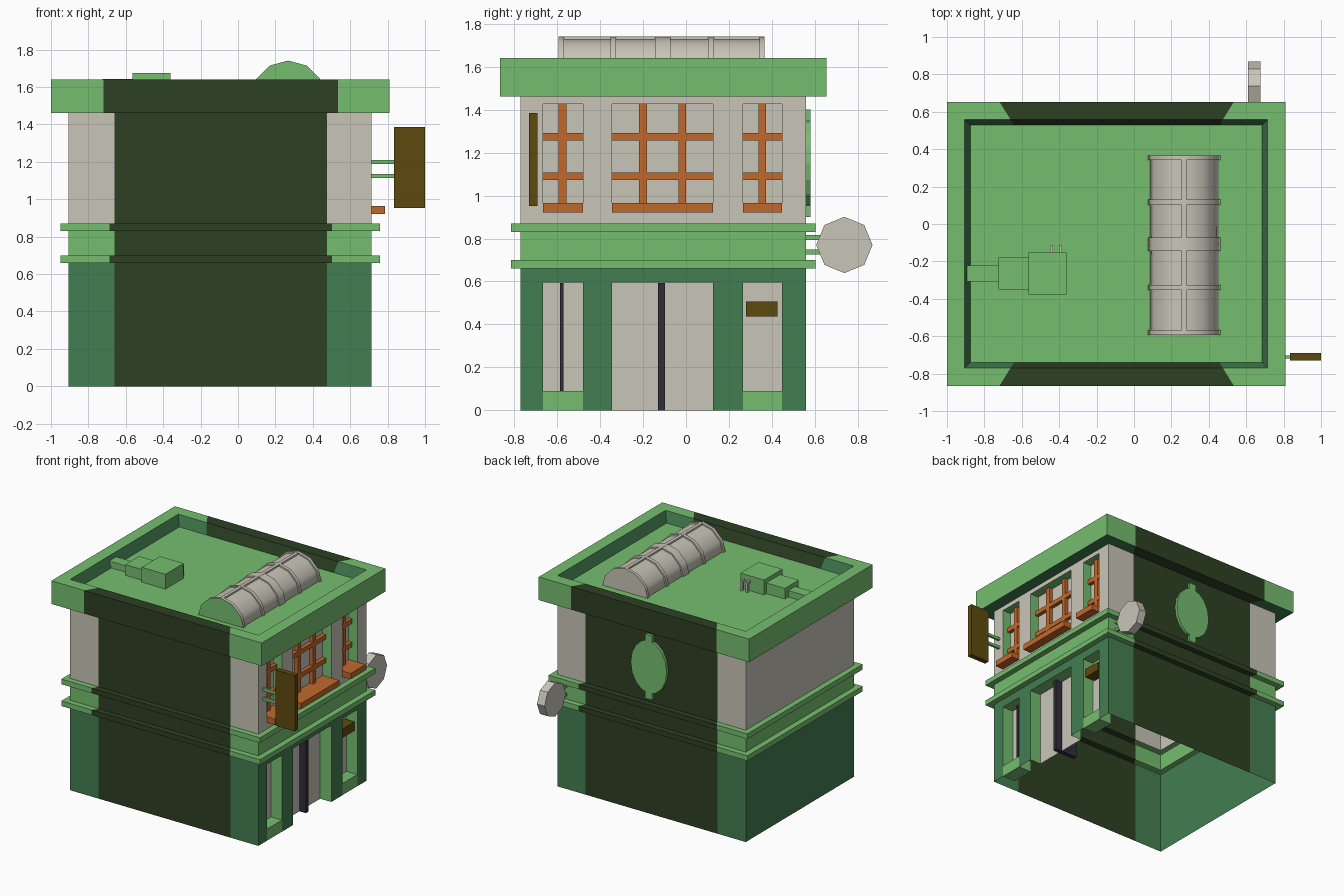
import bpy, bmesh, math
from mathutils import Matrix

if "Cube" in bpy.data.objects:
    bpy.data.objects.remove(bpy.data.objects["Cube"])


def lin(h):
    c = [int(h[i:i + 2], 16) / 255 for i in (0, 2, 4)]
    return [v / 12.92 if v <= 0.04045 else ((v + 0.055) / 1.055) ** 2.4 for v in c] + [1]


MATS = {}
for name, h in dict(light_green="76BE6F", dark_green="437E51", deep_green="2D4023", beige="C9C5B8",
                    orange="C1692C", brown="5E4A0D", navy="2F2D3B").items():
    MATS[name] = bpy.data.materials.new(name)
    MATS[name].diffuse_color = lin(h)


def finish(name, bm, *mats):
    me = bpy.data.meshes.new(name)
    bm.to_mesh(me)
    bm.free()
    for m in mats:
        me.materials.append(MATS[m])
    ob = bpy.data.objects.new(name, me)
    bpy.context.collection.objects.link(ob)
    return ob


def box(name, x, y, z, mat):
    bm = bmesh.new()
    bmesh.ops.create_cube(bm, size=1)
    for v in bm.verts:
        v.co = [(r[0] + r[1]) / 2 + c * (r[1] - r[0]) for r, c in zip((x, y, z), v.co)]
    return finish(name, bm, mat)


X0, X1, Y0, Y1 = -0.905, 0.715, -0.77, 0.558
CX = -0.0925

# Building shell: rectangle offset along a vertical profile, open at the bottom.
# (offset, z, material of the band above this point)
LG, DG, DEEP, BG = range(4)
PROFILE = [(0, 0, DG), (0, 0.66, LG), (0.045, 0.66, LG), (0.045, 0.70, LG), (0, 0.70, LG),
           (0, 0.83, LG), (0.045, 0.83, LG), (0.045, 0.87, LG), (0, 0.87, BG), (0, 1.46, DG),
           (0.095, 1.46, LG), (0.095, 1.64, LG), (0, 1.64, DG), (-0.03, 1.56, LG)]
bm = bmesh.new()
rings = []
for d, z, m in PROFILE:
    a, b, c, e = X0 - d, X1 + d, Y0 - d, Y1 + d
    h = 0.5675 + 0.62 * d
    pts = [(a, c), (CX - h, c), (CX + h, c), (b, c), (b, e), (CX + h, e), (CX - h, e), (a, e)]
    rings.append([bm.verts.new((x, y, z)) for x, y in pts])
for k in range(len(rings) - 1):
    for i in range(8):
        if i == 3 and k in (0, 8):
            continue                      # street facade is built separately
        j = (i + 1) % 8
        f = bm.faces.new((rings[k][i], rings[k][j], rings[k + 1][j], rings[k + 1][i]))
        f.material_index = DEEP if i in (1, 5) else PROFILE[k][2]
bm.faces.new(rings[-1]).material_index = LG   # roof deck
finish("building_shell", bm, "light_green", "dark_green", "deep_green", "beige")


def facade(name, z0, z1, oz0, oz1, xr, wall):
    """Wall on +x with one recessed bay for each opening."""
    bm = bmesh.new()

    def quad(pts, mi):
        bm.faces.new([bm.verts.new(p) for p in pts]).material_index = mi

    def panel(x, a, b, c, d, mi):
        if d - c > 1e-4:
            quad([(x, a, c), (x, b, c), (x, b, d), (x, a, d)], mi)

    y = Y0
    for a, b in BAYS:
        panel(X1, y, a, z0, z1, 0)
        panel(X1, a, b, z0, oz0, 0)
        panel(X1, a, b, oz1, z1, 0)
        panel(xr, a, b, oz0, oz1, 1)
        quad([(xr, a, oz0), (X1, a, oz0), (X1, a, oz1), (xr, a, oz1)][::-1], 2)
        quad([(xr, b, oz0), (X1, b, oz0), (X1, b, oz1), (xr, b, oz1)], 2)
        quad([(xr, a, oz1), (X1, a, oz1), (X1, b, oz1), (xr, b, oz1)], 2)
        if oz0 > 0:
            quad([(xr, a, oz0), (X1, a, oz0), (X1, b, oz0), (xr, b, oz0)], 2)
        y = b
    panel(X1, y, Y1, z0, z1, 0)
    finish(name, bm, wall, "beige", "light_green")


BAYS = [(-0.665, -0.48), (-0.345, 0.125), (0.265, 0.447)]
facade("shop_facade", 0, 0.66, 0, 0.595, 0.62, "dark_green")
facade("upper_facade", 0.87, 1.46, 0.92, 1.425, 0.64, "beige")

# Upper windows: sill, two crossbars and uprights
MULLIONS = [[-0.575], [-0.2, -0.017], [0.355]]
for n, ((a, b), ups) in enumerate(zip(BAYS, MULLIONS)):
    box(f"window_sill_{n}", (0.64, 0.785), (a, b), (0.92, 0.965), "orange")
    for z in (1.09, 1.273):
        box(f"window_crossbar_{n}", (0.64, 0.67), (a, b), (z - 0.018, z + 0.018), "orange")
    for y in ups:
        box(f"window_upright_{n}", (0.64, 0.67), (y - 0.018, y + 0.018), (0.96, 1.425), "orange")

# Shop front details
for a, b in (BAYS[0], BAYS[2]):
    box("shop_plinth", (0.60, 0.714), (a, b), (0, 0.09), "light_green")
box("door_divider", (0.475, 0.675), (-0.13, -0.097), (0, 0.594), "navy")
box("shop_window_bar", (0.60, 0.65), (-0.587, -0.57), (0.09, 0.594), "navy")
box("notice_plate", (0.62, 0.705), (0.28, 0.425), (0.437, 0.507), "brown")

# Hanging sign board on two arms
box("sign_board", (0.835, 1.0), (-0.73, -0.69), (0.952, 1.385), "brown")
for z in (1.125, 1.198):
    box("sign_arm", (0.7, 0.84), (-0.72, -0.702), (z - 0.011, z + 0.011), "light_green")

# Octagonal side disc on two arms
bm = bmesh.new()
bmesh.ops.create_cone(bm, cap_ends=True, segments=8, radius1=0.131, radius2=0.131, depth=0.065,
                      matrix=Matrix.Translation((0.6425, 0.737, 0.77)) @ Matrix.Rotation(math.pi / 2, 4, 'Y'))
finish("side_disc", bm, "beige")
for z in (0.737, 0.805):
    box("disc_arm", (0.632, 0.654), (0.55, 0.63), (z - 0.011, z + 0.011), "light_green")

# Plain oval medallion on the back wall
bm = bmesh.new()
bmesh.ops.create_cone(bm, cap_ends=True, segments=16, radius1=1, radius2=1, depth=0.024,
                      matrix=Matrix.Translation((-0.085, 0.568, 1.15)) @ Matrix.Diagonal((0.155, 1, 0.205, 1))
                      @ Matrix.Rotation(math.pi / 2, 4, 'X'))
finish("back_medallion", bm, "light_green")
for z in (0.93, 1.37):
    box("medallion_tab", (-0.115, -0.055), (0.556, 0.58), (z - 0.03, z + 0.03), "light_green")


def half_drum(name, y0, y1, r, end="beige"):
    """Half cylinder along y with six sides."""
    bm = bmesh.new()
    arc = [(0.268 + r * math.cos(math.pi * i / 6), 1.543 + r * math.sin(math.pi * i / 6)) for i in range(7)]
    f = bm.faces.new([bm.verts.new((x, y0, z)) for x, z in arc])
    g = bmesh.ops.extrude_face_region(bm, geom=[f])
    bmesh.ops.translate(bm, vec=(0, y1 - y0, 0), verts=[v for v in g["geom"] if isinstance(v, bmesh.types.BMVert)])
    if not f.is_valid:
        bm.faces.new([bm.verts.new((x, y0, z)) for x, z in arc])
    bmesh.ops.recalc_face_normals(bm, faces=bm.faces[:])
    bm.normal_update()
    for f in bm.faces:
        f.material_index = int(f.normal.y < -0.5)
        f.smooth = abs(f.normal.y) < 0.5
    for e in bm.edges:
        e.smooth = all(f.smooth for f in e.link_faces)
    return finish(name, bm, "beige", end)


# Roof skylight: glazing, ribs and ridge bar
half_drum("skylight_glazing", -0.58, 0.355, 0.187)
half_drum("skylight_rib_front", -0.593, -0.568, 0.198, "light_green")
for a, b in ((-0.352, -0.325), (-0.145, -0.072), (0.102, 0.13), (0.342, 0.366)):
    half_drum("skylight_rib", a, b, 0.198)
box("skylight_ridge", (0.255, 0.281), (-0.58, 0.36), (1.7, 1.739), "beige")

# Roof ventilation unit stepping down to the parapet, with two pipes
box("vent_unit", (-0.565, -0.36), (-0.377, -0.153), (1.55, 1.675), "light_green")
box("vent_duct", (-0.725, -0.565), (-0.35, -0.18), (1.55, 1.643), "light_green")
box("vent_outlet", (-0.893, -0.725), (-0.307, -0.222), (1.55, 1.61), "light_green")
for x in (-0.441, -0.394):
    box("vent_pipe_top", (x - 0.008, x + 0.008), (-0.16, -0.115), (1.625, 1.642), "beige")
    box("vent_pipe_drop", (x - 0.008, x + 0.008), (-0.131, -0.115), (1.55, 1.63), "beige")

for m in bpy.data.materials:
    if m.users and not m.is_grease_pencil:
        m.use_nodes = True
        m.node_tree.nodes["Principled BSDF"].inputs["Base Color"].default_value = m.diffuse_color
